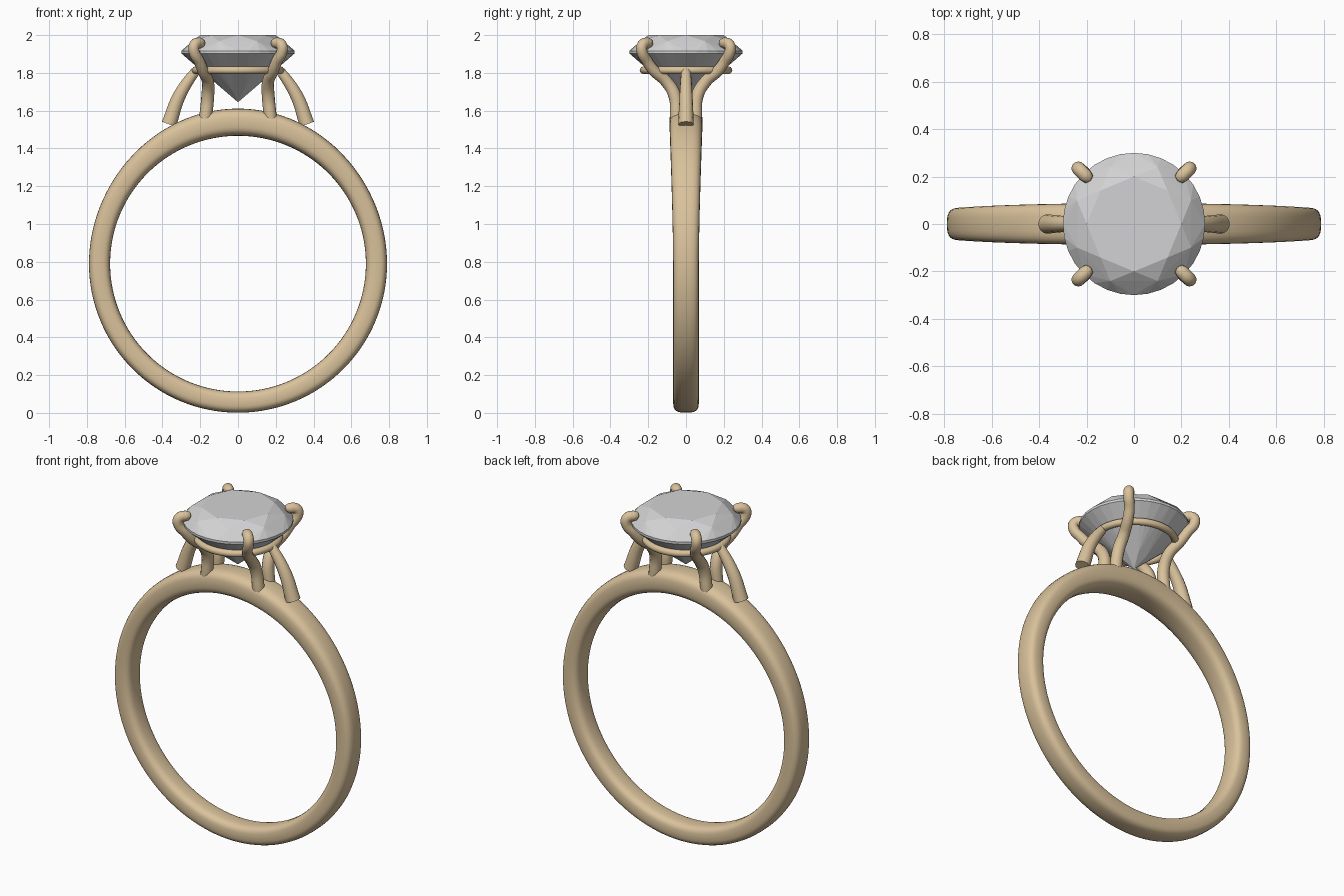
import bpy, bmesh
from math import sin, cos, pi, copysign

cube = bpy.data.objects.get("Cube")
if cube:
    bpy.data.objects.remove(cube, do_unlink=True)


def material(name, color, metallic=0.0):
    m = bpy.data.materials.new(name)
    m.use_nodes = True
    m.diffuse_color = color
    m.node_tree.nodes["Principled BSDF"].inputs["Base Color"].default_value = color
    return m


gold = material("pale gold", (0.70, 0.54, 0.33, 1))
stone = material("clear grey stone", (0.65, 0.65, 0.66, 1))


def from_bmesh(name, bm, mat):
    bmesh.ops.recalc_face_normals(bm, faces=bm.faces[:])
    mesh = bpy.data.meshes.new(name)
    bm.to_mesh(mesh)
    bm.free()
    obj = bpy.data.objects.new(name, mesh)
    bpy.context.collection.objects.link(obj)
    mesh.materials.append(mat)
    return obj


def select(obj):
    bpy.ops.object.select_all(action='DESELECT')
    obj.select_set(True)
    bpy.context.view_layer.objects.active = obj


def smooth(obj):
    select(obj)
    bpy.ops.object.shade_smooth_by_angle(angle=pi / 4)


def wire(name, points, mirror_y):
    """Round wire through (x, y, z, radius) points, mirrored to the other sides."""
    curve = bpy.data.curves.new(name, 'CURVE')
    curve.dimensions = '3D'
    curve.bevel_depth = 1
    curve.bevel_resolution = 5
    curve.resolution_u = 6
    curve.use_fill_caps = True
    spline = curve.splines.new('BEZIER')
    spline.bezier_points.add(len(points) - 1)
    for bp, (x, y, z, r) in zip(spline.bezier_points, points):
        bp.co = (x, y, z)
        bp.radius = r
        bp.handle_left_type = bp.handle_right_type = 'AUTO'
    obj = bpy.data.objects.new(name, curve)
    bpy.context.collection.objects.link(obj)
    curve.materials.append(gold)
    select(obj)
    bpy.ops.object.convert(target='MESH')
    obj = bpy.context.object
    obj.name = name
    smooth(obj)
    mirror = obj.modifiers.new("mirror", 'MIRROR')
    mirror.use_axis = (True, mirror_y, False)
    mirror.use_mirror_merge = False
    return obj


# Band: soft-cornered section swept round, thicker and wider toward the top
SEGMENTS, SIDES, INNER, CENTER = 128, 28, 0.677, 0.79
bm = bmesh.new()
rings = []
for i in range(SEGMENTS):
    a = 2 * pi * i / SEGMENTS
    rise = max(0, sin(a))
    thick = 0.112 + 0.032 * rise ** 3
    half = 0.068 + 0.020 * rise ** 1.5
    ring = []
    for j in range(SIDES):
        t = 2 * pi * j / SIDES
        u = copysign(abs(cos(t)) ** 0.66, cos(t))
        v = copysign(abs(sin(t)) ** 0.66, sin(t))
        r = INNER + thick * (0.5 + 0.5 * u)
        ring.append(bm.verts.new((r * cos(a), half * v, CENTER + r * sin(a))))
    rings.append(ring)
for i in range(SEGMENTS):
    p, q = rings[i], rings[(i + 1) % SEGMENTS]
    for j in range(SIDES):
        k = (j + 1) % SIDES
        bm.faces.new((p[j], p[k], q[k], q[j]))
smooth(from_bmesh("band", bm, gold))

# Stone: round brilliant cut made as the hull of its facet corners
bm = bmesh.new()


def corners(count, radius, z, offset=0.0):
    for i in range(count):
        a = 2 * pi * (i + offset) / count
        bm.verts.new((radius * cos(a), radius * sin(a), z))


corners(8, 0.20, 2.0)            # table
corners(8, 0.26, 1.968, 0.5)     # star facet tips
corners(32, 0.30, 1.917)         # girdle top
corners(32, 0.30, 1.903)         # girdle bottom
corners(8, 0.075, 1.704, 0.5)    # lower facet tips
bm.verts.new((0, 0, 1.645))      # point
bmesh.ops.convex_hull(bm, input=bm.verts[:])
bmesh.ops.dissolve_limit(bm, angle_limit=0.015, verts=bm.verts[:], edges=bm.edges[:])
from_bmesh("stone", bm, stone)

# Rail ring under the stone
bpy.ops.mesh.primitive_torus_add(major_radius=0.225, minor_radius=0.02,
                                 major_segments=64, minor_segments=14,
                                 location=(0, 0, 1.814))
rail = bpy.context.object
rail.name = "rail"
rail.data.materials.append(gold)
smooth(rail)

# Four prongs that flare round the stone and hook over its edge
wire("prongs", [
    (0.172, 0.050, 1.560, 0.034),
    (0.160, 0.060, 1.680, 0.034),
    (0.160, 0.105, 1.755, 0.032),
    (0.185, 0.168, 1.810, 0.030),
    (0.205, 0.205, 1.860, 0.029),
    (0.233, 0.233, 1.915, 0.029),
    (0.230, 0.230, 1.948, 0.029),
    (0.203, 0.203, 1.958, 0.029),
    (0.190, 0.190, 1.954, 0.023),
    (0.184, 0.184, 1.951, 0.004),
], True)

# Two tapered shoulder supports
wire("shoulder_supports", [
    (0.365, 0, 1.528, 0.041),
    (0.310, 0, 1.680, 0.035),
    (0.225, 0, 1.808, 0.025),
    (0.213, 0, 1.820, 0.016),
], False)
